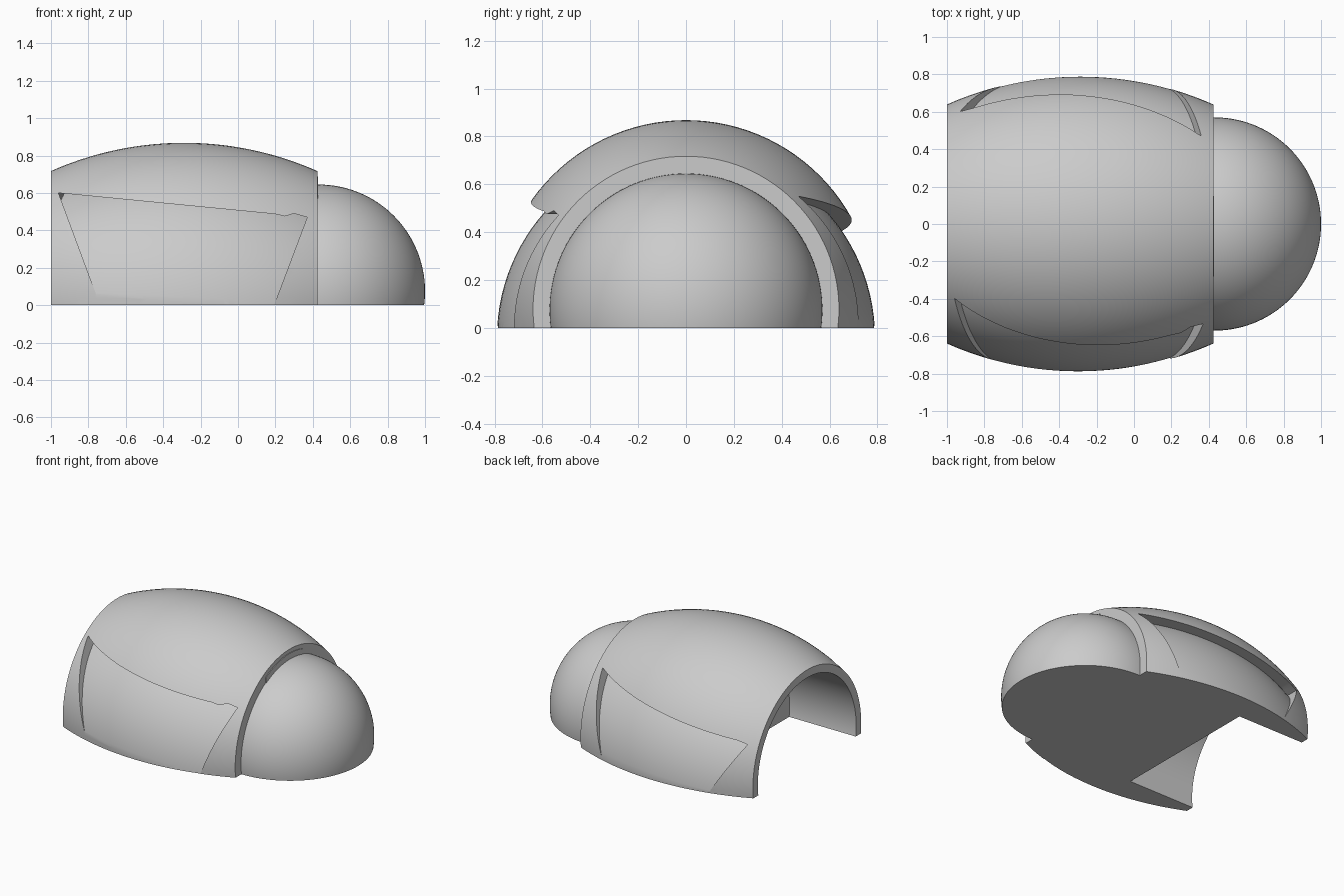
import bpy, bmesh
from math import sin, cos, pi, sqrt, radians
from mathutils import Matrix, Vector

if "Cube" in bpy.data.objects:
    bpy.data.objects.remove(bpy.data.objects["Cube"], do_unlink=True)

grey = bpy.data.materials.new("plain_grey")
grey.use_nodes = True
COLOUR = (0.6, 0.6, 0.6, 1)
grey.diffuse_color = COLOUR
grey.node_tree.nodes["Principled BSDF"].inputs["Base Color"].default_value = COLOUR

MID_X, AXIS_Z = -0.288, 0.078      # barrel middle and axis height
HALF, R_MID, BULGE = 0.712, 0.79, 1.755


def finish(name, bm):
    bmesh.ops.recalc_face_normals(bm, faces=bm.faces)
    mesh = bpy.data.meshes.new(name)
    bm.to_mesh(mesh)
    bm.free()
    mesh.materials.append(grey)
    obj = bpy.data.objects.new(name, mesh)
    bpy.context.collection.objects.link(obj)
    return obj


def lathe(name, profile, segments=112):
    """Closed solid turned around the x axis from (x, radius) points."""
    bm = bmesh.new()
    rings = [[bm.verts.new((x, r * cos(2 * pi * i / segments), r * sin(2 * pi * i / segments)))
              for i in range(segments)] for x, r in profile]
    for a, b in zip(rings, rings[1:]):
        for i in range(segments):
            j = (i + 1) % segments
            bm.faces.new((a[i], a[j], b[j], b[i]))
    bm.faces.new(rings[0])
    bm.faces.new(rings[-1])
    return finish(name, bm)


def barrel(name, half, steps=36):
    xs = [half * (2 * i / steps - 1) for i in range(steps + 1)]
    return lathe(name, [(x, R_MID - BULGE + sqrt(BULGE ** 2 - x * x)) for x in xs])


def prism(name, outline, axis_map, depth):
    """Extrude a flat outline by a depth vector."""
    bm = bmesh.new()
    face = bm.faces.new([bm.verts.new(axis_map(u, v)) for u, v in outline])
    geo = bmesh.ops.extrude_face_region(bm, geom=[face])["geom"]
    moved = [g for g in geo if isinstance(g, bmesh.types.BMVert)]
    bmesh.ops.translate(bm, verts=moved, vec=depth)
    return finish(name, bm)


def place(obj, matrix):
    obj.data.transform(matrix)
    return obj


def cut(obj, cutter):
    """Subtract a helper solid, then remove it."""
    cutter.hide_render = True
    mod = obj.modifiers.new("cut", 'BOOLEAN')
    mod.operation, mod.solver, mod.object = 'DIFFERENCE', 'EXACT', cutter
    bpy.ops.object.select_all(action='DESELECT')
    bpy.context.view_layer.objects.active = obj
    obj.select_set(True)
    bpy.ops.object.modifier_apply(modifier=mod.name)
    bpy.data.objects.remove(cutter, do_unlink=True)


def ground_cutter():
    return prism("ground_cutter", [(-2, -2), (2, -2), (2, 2), (-2, 2)],
                 lambda u, v: (u, v, 0), (0, 0, -2))


def smooth(obj):
    bpy.ops.object.select_all(action='DESELECT')
    bpy.context.view_layer.objects.active = obj
    obj.select_set(True)
    bpy.ops.object.shade_smooth_by_angle(angle=radians(30))


# Barrel shell
to_axis = Matrix.Translation((MID_X, 0, AXIS_Z))
shell = place(barrel("shell", HALF), to_axis)

# Side pockets: each floor is the barrel again, dropped and slightly tilted
front = [(-0.96, 0.6), (0.2, 0.487), (0.25, 0.475), (0.3, 0.49), (0.37, 0.47),
         (0.2, 0.02), (0.16, -0.1), (-0.7, -0.1), (-0.8, 0.17)]
back = [(-0.93, 0.37), (-0.86, 0.39), (0.36, 0.55), (0.2, 0.05), (0.15, -0.1), (-0.64, -0.1)]
for side, outline, pitch, yaw in ((-1, front, 3, 1), (1, back, -3, 0)):
    pocket = prism("pocket_cutter", outline, lambda u, v: (u, side * 0.05, v), (0, side, 0))
    turn = Matrix.Rotation(radians(pitch), 4, 'Y') @ Matrix.Rotation(radians(yaw), 4, 'Z')
    floor = place(barrel("pocket_floor", HALF + 0.15),
                  Matrix.Translation((MID_X, 0, AXIS_Z - 0.12)) @ turn)
    cut(pocket, floor)
    cut(shell, pocket)

# Hollow at the open end, and the flat underside
hollow = lathe("hollow_cutter", [(-1.2, 0.58), (-0.45, 0.58)])
cut(shell, place(hollow, Matrix.Translation((0, 0, AXIS_Z))))
cut(shell, ground_cutter())
smooth(shell)

# Round dome at the other end
DOME_X, DOME_R = 0.43, 0.57
arc = [(DOME_X + DOME_R * sin(a), DOME_R * cos(a)) for a in [pi / 2 * i / 40 for i in range(40)]]
arc.append((DOME_X + DOME_R, 0.002))
dome = place(lathe("dome", [(DOME_X - 0.03, DOME_R)] + arc),
             Matrix.Translation((0, 0, AXIS_Z - 0.003)))
cut(dome, ground_cutter())
smooth(dome)

# Thin crescent plate on the rim above the dome
steps = 20
upper, lower = [], []
for i in range(steps + 1):
    t = i / steps
    y = -0.28 + 0.43 * t
    base = AXIS_Z + sqrt(0.55 ** 2 - y * y)
    lower.append((y, base - 0.01))
    z = 0.615 + 0.05 * t + 0.18 * t * (1 - t)
    upper.append((y, z))
prism("rim_crescent", lower + upper[::-1], lambda u, v: (MID_X + HALF - 0.002, u, v), (0.007, 0, 0))
